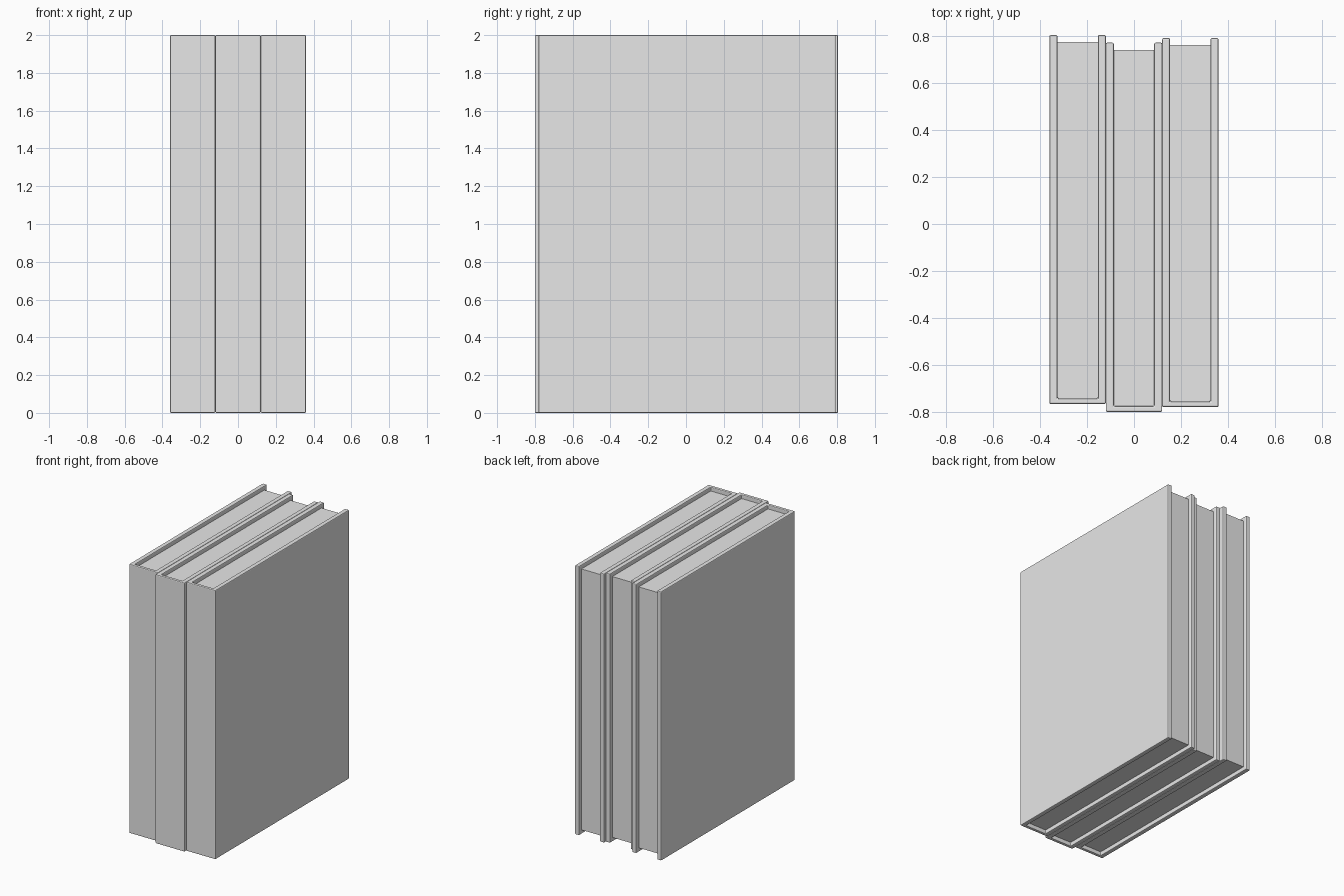
import bpy
import bmesh

cube = bpy.data.objects.get("Cube")
if cube:
    bpy.data.objects.remove(cube, do_unlink=True)

grey = bpy.data.materials.new("plain grey")
grey.use_nodes = True
grey.diffuse_color = (0.8, 0.8, 0.8, 1)
grey.node_tree.nodes["Principled BSDF"].inputs["Base Color"].default_value = (0.8, 0.8, 0.8, 1)


def prism(name, outline, z0, z1, bevel=0):
    """Upright prism from a plan outline, with optional softened edges."""
    bm = bmesh.new()
    base = bm.faces.new([bm.verts.new((x, y, z0)) for x, y in outline])
    top = bmesh.ops.extrude_face_region(bm, geom=[base])["geom"]
    bmesh.ops.translate(bm, vec=(0, 0, z1 - z0),
                        verts=[v for v in top if isinstance(v, bmesh.types.BMVert)])
    bmesh.ops.recalc_face_normals(bm, faces=bm.faces)
    mesh = bpy.data.meshes.new(name)
    bm.to_mesh(mesh)
    bm.free()
    mesh.materials.append(grey)
    obj = bpy.data.objects.new(name, mesh)
    bpy.context.collection.objects.link(obj)
    if bevel:
        mod = obj.modifiers.new("soft edges", "BEVEL")
        mod.width = bevel
        mod.segments = 2
    return obj


HEIGHT, HALF, LENGTH = 2.0, 0.12, 1.572
BOARD, SPINE, RECESS = 0.034, 0.024, 0.03


def book(side, cx, front):
    back = front + LENGTH
    l, r = cx - HALF, cx + HALF
    li, ri, fi = l + BOARD, r - BOARD, front + SPINE
    # U-shaped cover: two boards joined by the spine
    prism(side + "_book_cover",
          [(l, front), (r, front), (r, back), (ri, back),
           (ri, fi), (li, fi), (li, back), (l, back)], 0, HEIGHT, 0.006)
    # Page block, set in at the top, bottom and back
    prism(side + "_book_pages",
          [(li, fi), (ri, fi), (ri, back - RECESS), (li, back - RECESS)],
          RECESS, HEIGHT - RECESS)


for side, cx, front in (("right", -0.24, -0.767), ("middle", 0, -0.8), ("left", 0.24, -0.78)):
    book(side, cx, front)
